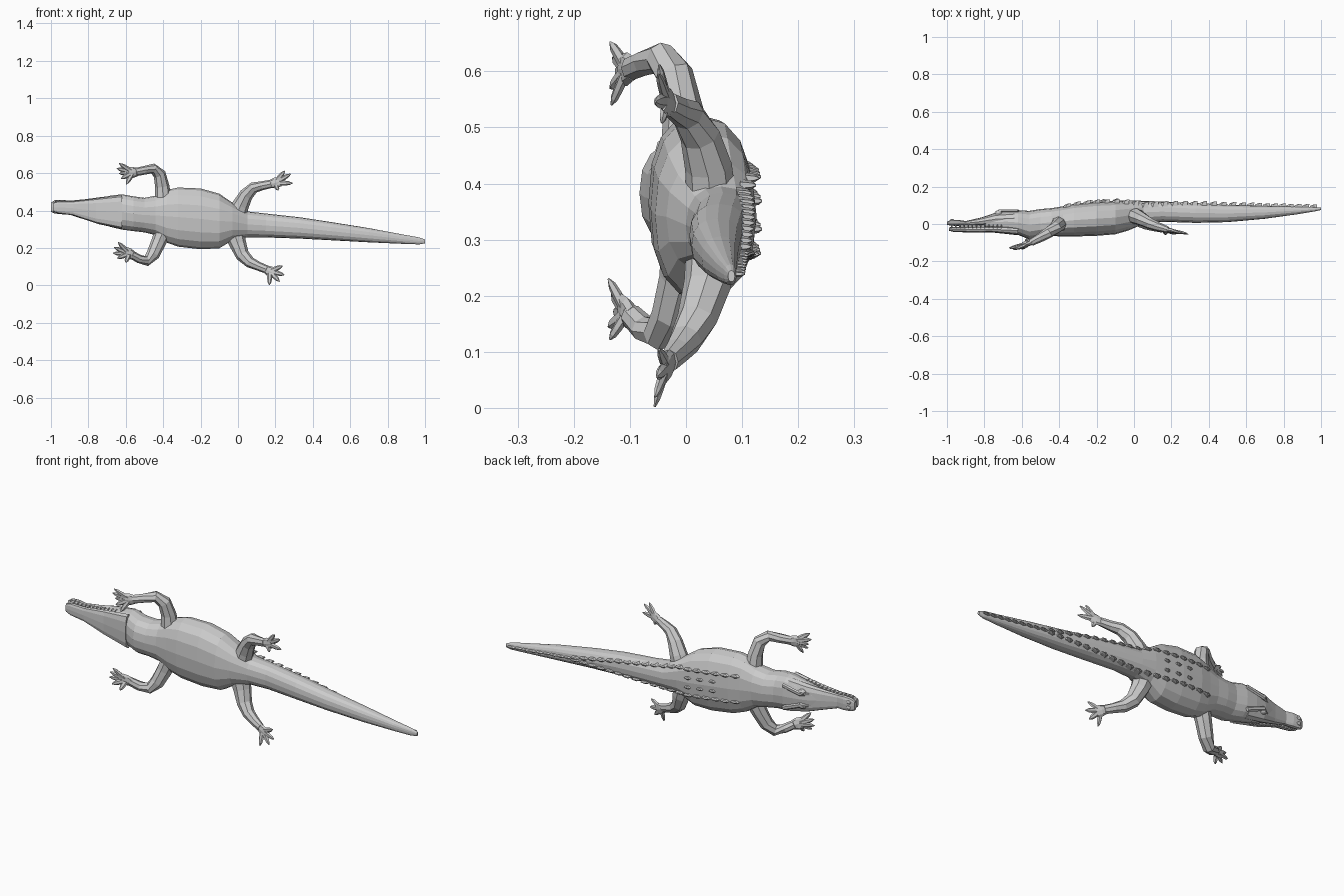
import bpy, bmesh, math
from mathutils import Vector


def loft(name, rings):
    """Skin a list of equal-length point rings and cap both ends."""
    bm = bmesh.new()
    vs = [[bm.verts.new(p) for p in r] for r in rings]
    n = len(vs[0])
    for a, b in zip(vs, vs[1:]):
        for i in range(n):
            j = (i + 1) % n
            bm.faces.new((a[i], a[j], b[j], b[i]))
    bm.faces.new(vs[0])
    bm.faces.new(vs[-1])
    bmesh.ops.recalc_face_normals(bm, faces=bm.faces)
    me = bpy.data.meshes.new(name)
    bm.to_mesh(me)
    bm.free()
    ob = bpy.data.objects.new(name, me)
    bpy.context.collection.objects.link(ob)
    return ob


def spow(v, e):
    return math.copysign(abs(v) ** e, v)


def section(x, zt, zb, yt, yb, n=16, e=0.85):
    """Rounded cross-section at x, filling the given z and y limits."""
    cz, rz, cy, ry = (zt + zb) / 2, (zt - zb) / 2, (yt + yb) / 2, (yt - yb) / 2
    return [(x, cy + ry * spow(math.sin(2 * math.pi * k / n), e),
             cz + rz * spow(math.cos(2 * math.pi * k / n), e)) for k in range(n)]


def limb(name, path, n=8):
    """Tube through (point, width, thickness); thickness lies along y."""
    pts = [Vector(p[0]) for p in path]
    rings = []
    for i, (_, w, t) in enumerate(path):
        d = (pts[min(i + 1, len(pts) - 1)] - pts[max(i - 1, 0)]).normalized()
        s = d.cross(Vector((0, 1, 0))).normalized()
        u = s.cross(d)
        rings.append([pts[i] + s * w * math.cos(2 * math.pi * k / n)
                      + u * t * math.sin(2 * math.pi * k / n) for k in range(n)])
    return loft(name, rings)


# Stations: x, z upper, z lower, back y, belly y
BODY = [
    (-0.80, .455, .355, .040, -.025), (-0.74, .468, .330, .060, -.038),
    (-0.68, .480, .312, .070, -.045), (-0.62, .487, .298, .074, -.058),
    (-0.56, .476, .290, .070, -.083), (-0.50, .468, .283, .080, -.074),
    (-0.44, .480, .268, .085, -.065), (-0.38, .510, .228, .095, -.066),
    (-0.32, .523, .207, .108, -.067), (-0.20, .518, .193, .120, -.063),
    (-0.10, .490, .198, .124, -.055), (-0.03, .442, .240, .126, -.035),
    (0.05, .395, .257, .124, .000), (0.15, .384, .256, .120, .012),
    (0.33, .364, .250, .112, .006), (0.50, .338, .241, .103, .010),
    (0.70, .306, .230, .096, .028), (0.88, .272, .222, .092, .053),
    (0.97, .256, .219, .090, .068), (1.0, .245, .225, .087, .075)]
loft("body_and_tail", [section(*s) for s in BODY])

# Jaws with a gap between them
UPPER = [(-1.0, .442, .394, .012, -.004), (-0.98, .455, .384, .022, -.009),
         (-0.94, .457, .380, .022, -.010), (-0.90, .453, .378, .016, -.008),
         (-0.82, .460, .352, .034, -.008), (-0.74, .471, .326, .058, -.006),
         (-0.64, .482, .305, .066, -.004)]
LOWER = [(-0.99, .440, .395, -.018, -.036), (-0.96, .450, .385, -.015, -.043),
         (-0.88, .450, .374, -.014, -.045), (-0.76, .465, .332, -.012, -.045),
         (-0.62, .483, .302, -.010, -.060)]
loft("upper_jaw", [section(*s, n=12, e=0.7) for s in UPPER])
loft("lower_jaw", [section(*s, n=12, e=0.7) for s in LOWER])


def at(table, x):
    """Interpolate a station table."""
    for a, b in zip(table, table[1:]):
        if a[0] <= x <= b[0]:
            f = (x - a[0]) / (b[0] - a[0])
            return [p + (q - p) * f for p, q in zip(a, b)]
    return table[-1]


def back_point(x, off):
    """Point on the back at a sideways offset from the spine."""
    _, zt, zb, yt, yb = at(BODY, x)
    r = min(abs(off) / ((zt - zb) / 2), 0.98)
    c = r ** (1 / 0.85)
    s = (1 - c * c) ** 0.425
    return Vector((x, (yt + yb) / 2 + (yt - yb) / 2 * s, (zt + zb) / 2 + off))


def scute(name, p, length, height, width):
    """Backward-leaning keeled plate."""
    rings = []
    for dy, l, w, dx in ((-.012, 1, 1, 0), (height * .5, .8, .7, .1), (height, .35, .2, .35)):
        rings.append([p + Vector((dx * length + sx * l * length / 2, dy, sz * w * width / 2))
                      for sx, sz in ((-1, 0), (-.3, 1), (1, .5), (1, -.5), (-.3, -1))])
    loft(name, rings)


# Back plates, converging to one crest along the tail
for side in (-1, 1):
    for i in range(19):
        x = -.36 + i * .052
        off = .068 if x < -.05 else .068 * (.64 - x) / .69
        scute("back_scute", back_point(x, side * max(off, .004)), .045, .016, .022)
    for x in (-.24, -.17, -.10):
        scute("inner_scute", back_point(x, side * .025), .035, .012, .02)
for i in range(9):
    scute("tail_crest", back_point(.62 + i * .042, 0), .045, .015, .014)


def ball(name, loc, size):
    bpy.ops.mesh.primitive_uv_sphere_add(segments=8, ring_count=5, radius=1, location=loc)
    ob = bpy.context.object
    ob.name = name
    ob.scale = size


# Eyes, brow ridges, nostrils and teeth
for side in (-1, 1):
    ball("eye", (-.725, .056, .40 + side * .036), (.022, .019, .016))
    limb("brow_ridge", [((-.76, .045, .40 + side * .03), .006, .006),
                        ((-.72, .070, .40 + side * .030), .012, .008),
                        ((-.62, .070, .39 + side * .06), .012, .008)], 6)
    ball("nostril", (-.972, .018, .42 + side * .014), (.014, .010, .010))
    for i in range(13):
        x = -.975 + i * .022
        _, zt, zb, _, _ = at(UPPER, x)
        z = (zt + zb) / 2 + side * ((zt - zb) / 2 - .004)
        limb("tooth", [((x, -.004, z), .005, .005), ((x + .001, -.014, z), .004, .004),
                       ((x + .002, -.023, z), .001, .001)], 4)


def foot(name, wrist, palm, tips, w, t):
    """Flat palm with splayed clawed toes."""
    a, b = Vector(wrist), Vector(palm)
    limb(name + "_palm", [(a, w * .75, t * 1.5), (a.lerp(b, .5), w, t * 1.3), (b, w * .95, t * .8)])
    for tip in tips:
        c = Vector(tip)
        start = a.lerp(b, .5).lerp(c, .12)
        limb(name + "_toe", [(start, .014, t), (start.lerp(c, .5), .013, t * .85),
                             (start.lerp(c, .78), .010, t * .7), (c, .002, .002)], 6)


# Front legs
limb("front_leg_upper_side", [((-.40, .000, .46), .045, .045), ((-.405, -.005, .53), .038, .036),
                              ((-.42, -.020, .595), .034, .033), ((-.455, -.045, .625), .027, .030),
                              ((-.50, -.072, .615), .023, .025), ((-.55, -.098, .605), .022, .020)])
foot("front_foot_upper_side", (-.54, -.095, .605), (-.585, -.115, .603),
     [(-.635, -.135, .652), (-.648, -.13, .625), (-.635, -.125, .598),
      (-.625, -.135, .570), (-.598, -.133, .540)], .030, .010)
limb("front_leg_lower_side", [((-.40, .000, .29), .045, .045), ((-.425, -.010, .23), .040, .038),
                              ((-.455, -.028, .165), .036, .034), ((-.49, -.050, .130), .028, .030),
                              ((-.53, -.075, .142), .023, .025), ((-.57, -.098, .165), .022, .020)])
foot("front_foot_lower_side", (-.56, -.095, .16), (-.605, -.115, .178),
     [(-.640, -.138, .230), (-.662, -.132, .203), (-.668, -.128, .172),
      (-.645, -.138, .145), (-.600, -.136, .122)], .030, .010)

# Hind legs
limb("hind_leg_upper_side", [((-.01, .045, .37), .055, .045), ((.015, .040, .43), .045, .042),
                             ((.045, .025, .485), .037, .036), ((.085, .003, .523), .030, .030),
                             ((.13, -.015, .533), .024, .024), ((.18, -.030, .543), .022, .017)])
foot("hind_foot_upper_side", (.17, -.028, .54), (.225, -.040, .555),
     [(.250, -.048, .612), (.282, -.050, .596), (.292, -.055, .546), (.215, -.043, .508)], .028, .009)
limb("hind_leg_lower_side", [((-.02, .045, .28), .055, .045), ((.000, .038, .22), .045, .042),
                             ((.025, .020, .160), .037, .036), ((.065, .000, .122), .030, .030),
                             ((.11, -.015, .102), .024, .024), ((.155, -.030, .084), .022, .017)])
foot("hind_foot_lower_side", (.145, -.028, .088), (.195, -.040, .062),
     [(.238, -.048, .104), (.248, -.052, .056), (.222, -.055, .020), (.168, -.056, .002)], .028, .009)
